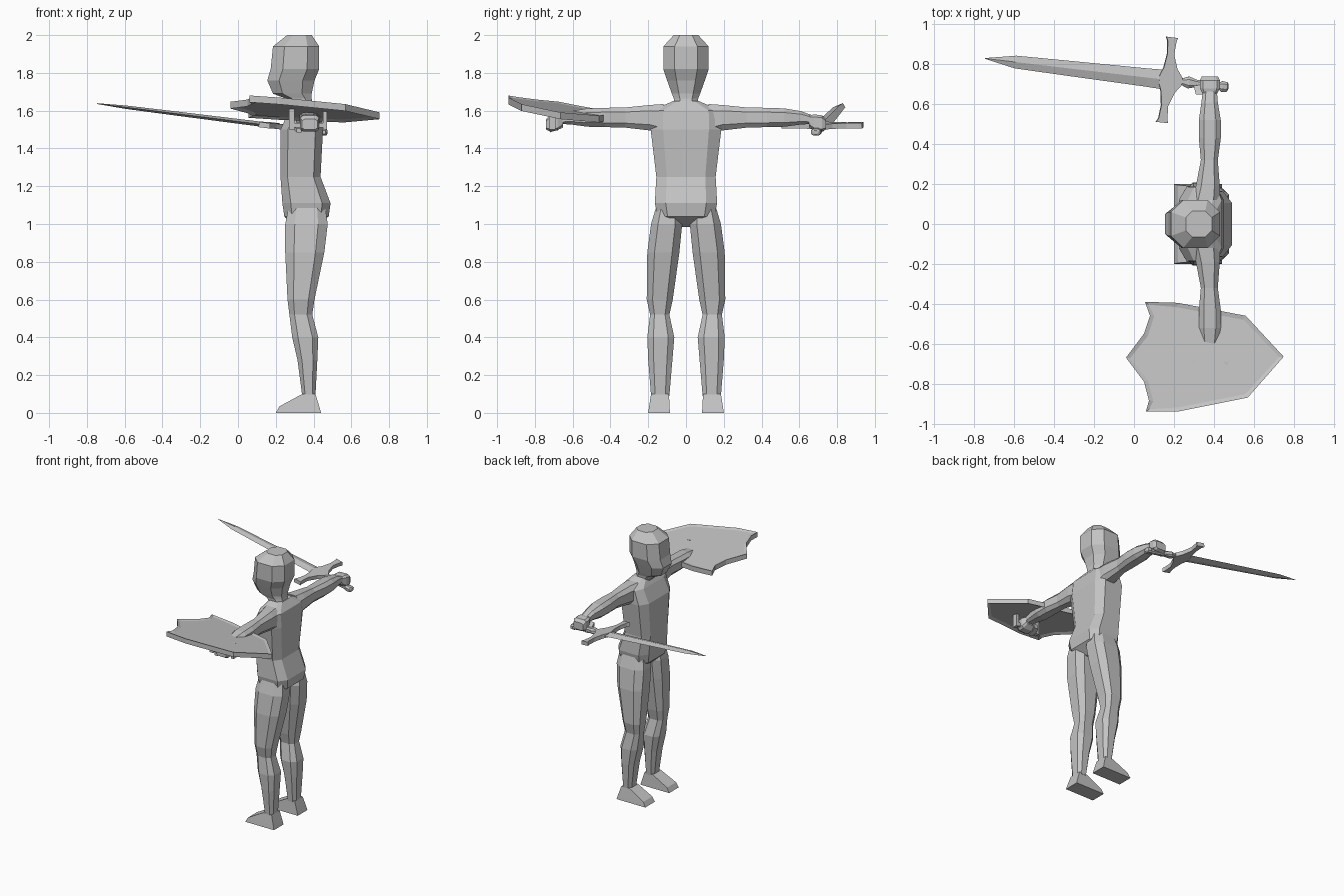
import bpy, bmesh
from mathutils import Vector

if "Cube" in bpy.data.objects:
    bpy.data.objects.remove(bpy.data.objects["Cube"])

grey = bpy.data.materials.new("plain grey")
grey.diffuse_color = (0.55, 0.55, 0.55, 1)
grey.use_nodes = True
grey.node_tree.nodes["Principled BSDF"].inputs["Base Color"].default_value = grey.diffuse_color


def finish(name, bm):
    bmesh.ops.recalc_face_normals(bm, faces=bm.faces)
    me = bpy.data.meshes.new(name)
    bm.to_mesh(me)
    bm.free()
    me.materials.append(grey)
    ob = bpy.data.objects.new(name, me)
    bpy.context.collection.objects.link(ob)
    return ob


def loft(name, rings):
    """Skin a closed tube through rings of equal point count."""
    bm = bmesh.new()
    vs = [[bm.verts.new(p) for p in r] for r in rings]
    n = len(vs[0])
    for a, b in zip(vs, vs[1:]):
        for i in range(n):
            j = (i + 1) % n
            bm.faces.new((a[i], a[j], b[j], b[i]))
    bm.faces.new(vs[0])
    bm.faces.new(vs[-1])
    return finish(name, bm)


def section(a0, a1, b0, b1, k):
    """Box section with chamfered corners (k = flat share of each side)."""
    ca, cb, ha, hb = (a0 + a1) / 2, (b0 + b1) / 2, (a1 - a0) / 2, (b1 - b0) / 2
    pts = [(1, -k), (1, k), (k, 1), (-k, 1), (-1, k), (-1, -k), (-k, -1), (k, -1)]
    if k == 1:
        pts = [(1, -1), (1, 1), (-1, 1), (-1, -1)]
    return [(ca + ha * u, cb + hb * v) for u, v in pts]


def upright(name, rows, k=0.6, s=1):
    # rows: z, x0, x1, y0, y1
    return loft(name, [[(x, s * y, z) for x, y in section(x0, x1, y0, y1, k)]
                       for z, x0, x1, y0, y1 in rows])


def sideways(name, rows, k=0.55, s=1):
    # rows: y, x0, x1, z0, z1
    return loft(name, [[(x, s * y, z) for x, z in section(x0, x1, z0, z1, k)]
                       for y, x0, x1, z0, z1 in rows])


# Torso and head
torso = [(0.985, .30, .41, .05), (1.04, .245, .48, .15), (1.11, .235, .49, .165),
         (1.25, .225, .437, .157), (1.5, .225, .45, .187), (1.6, .27, .44, .185),
         (1.65, .30, .40, .07)]
upright("torso", [(z, a, b, -h, h) for z, a, b, h in torso], 0.65)
head = [(1.62, .29, .40, .06), (1.665, .25, .39, .065), (1.69, .185, .39, .075),
        (1.76, .155, .405, .10), (1.82, .173, .43, .12), (1.94, .185, .43, .12),
        (2.0, .26, .39, .065)]
upright("head", [(z, a, b, -h, h) for z, a, b, h in head], 0.5)

# Limbs, mirrored across y
for s, side in ((1, "right"), (-1, "left")):
    upright(side + "_leg", [
        (1.1, .27, .46, .04, .155), (1.0, .25, .475, .02, .185),
        (0.85, .25, .457, .035, .205), (0.6, .262, .405, .07, .208),
        (0.52, .272, .393, .088, .19), (0.4, .287, .425, .062, .205),
        (0.28, .315, .42, .072, .2), (0.09, .34, .41, .088, .185)], 0.55, s)
    upright(side + "_foot", [
        (0.1, .34, .41, .09, .185), (0.035, .22, .43, .087, .195),
        (0, .2, .44, .085, .2)], 1, s)
    sideways(side + "_arm", [
        (.12, .29, .43, 1.47, 1.635), (.19, .31, .43, 1.495, 1.63),
        (.32, .335, .42, 1.51, 1.617), (.43, .325, .435, 1.513, 1.615),
        (.52, .325, .435, 1.515, 1.612), (.61, .338, .42, 1.527, 1.597),
        (.67, .345, .415, 1.53, 1.575)], 0.55, s)
    sideways(side + "_hand", [
        (.65, .345, .415, 1.52, 1.575), (.68, .33, .43, 1.495, 1.58),
        (.72, .33, .43, 1.49, 1.575), (.74, .34, .42, 1.5, 1.555)], 0.7, s)
    sideways(side + "_thumb", [
        (.65, .31, .345, 1.51, 1.54), (.69, .30, .335, 1.495, 1.525),
        (.72, .31, .335, 1.485, 1.505)], 1, s)

# Shield: tilted plate with a raised rim on both sides
outline = [(.055, -.39), (.22, -.395), (.56, -.46), (.75, -.665), (.57, -.87),
           (.22, -.94), (.06, -.94), (.075, -.885), (.05, -.79), (-.04, -.67),
           (.05, -.55), (.08, -.46)]
bm = bmesh.new()
top = [bm.verts.new((x, y, 1.647 - .07 * (x + .04) - .15 * (y + .67))) for x, y in outline]
face = bm.faces.new(top)
under = bmesh.ops.extrude_face_region(bm, geom=[face], use_keep_orig=True)["geom"]
moved = [g for g in under if isinstance(g, bmesh.types.BMVert)]
bmesh.ops.translate(bm, verts=moved, vec=(0, 0, -.036))
bmesh.ops.recalc_face_normals(bm, faces=bm.faces)
for f in [f for f in bm.faces if len(f.verts) == len(outline)]:
    up = f.normal.z > 0
    bmesh.ops.inset_region(bm, faces=[f], thickness=.022, depth=-.007 if up else -.012)
finish("shield", bm)
# Shield grip bar under the plate, held by the left hand
sideways("shield_grip", [(.69, .27, .30, 1.5, 1.62), (.725, .27, .30, 1.5, 1.62)], 1, -1)
sideways("shield_grip_bar", [(.695, .27, .47, 1.51, 1.535), (.72, .27, .47, 1.51, 1.535)], 1, -1)
sideways("shield_grip_end", [(.69, .45, .47, 1.5, 1.61), (.725, .45, .47, 1.5, 1.61)], 1, -1)

# Sword frame: u toward the tip, v along the guard, w through the flat
origin = Vector((.165, .722, 1.523))
u = Vector((-.915, .108, .115)).normalized()
v = Vector((.108, .915, 0)).normalized()
w = u.cross(v).normalized()


def sword_part(name, rows, k=None):
    # rows: distance along u, half width, half thickness
    shape = [(1, 0), (0, 1), (-1, 0), (0, -1)] if k is None else section(-1, 1, -1, 1, k)
    return loft(name, [[origin + u * d + v * (a * hv) + w * (b * hw) for a, b in shape]
                       for d, hv, hw in rows])


sword_part("blade", [(0, .05, .013), (.1, .046, .013), (.5, .038, .011),
                     (.77, .032, .009), (.925, .002, .002)])
sword_part("grip", [(-.03, .035, .014), (-.075, .016, .014), (-.11, .03, .02),
                    (-.15, .018, .018), (-.27, .018, .018)], 0.5)
sword_part("pommel", [(-.262, .016, .014), (-.28, .027, .02), (-.305, .024, .018),
                      (-.312, .012, .01)], 0.5)

# Guard: profile across v, from one knobbed end to the other
half = [(.215, -.03, .03), (.195, -.024, .02), (.13, -.02, .014),
        (.06, -.045, .024), (.02, -.075, .04)]
rows = half + [(-d, a, b) for d, a, b in reversed(half)]
loft("guard", [[origin + v * d + u * p + w * q
                for p, q in section(a, b, -.014, .014, 1)] for d, a, b in rows])
